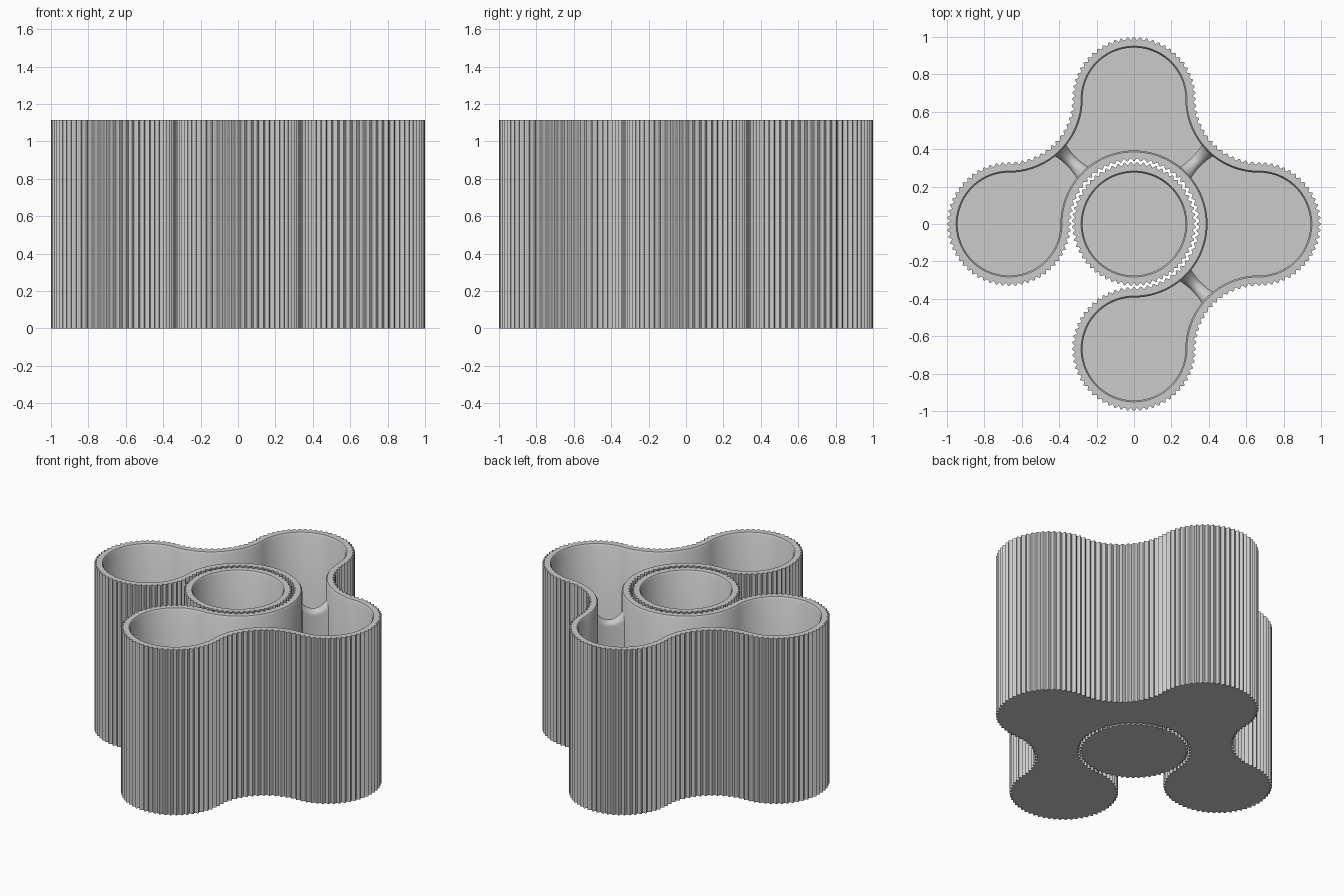
import bpy, bmesh
from math import cos, sin, pi, radians

if "Cube" in bpy.data.objects:
    bpy.data.objects.remove(bpy.data.objects["Cube"])

P = 0.668        # lobe pitch
R = 0.324        # mean rib radius of every round
AMP = 0.008      # rib depth
H = 1.115        # height
FLOOR = 0.05
TEETH, SUB = 15, 8   # ribs per quarter circle, samples per rib
WALL = 0.275 - R     # offset of the smooth inner wall

# quarter-arc chain: centre (in pitches), start angle, signed quarter turns
TRAY = [(-1, 0, 0, -3), (-1, 1, 270, 1), (0, 1, 180, -2), (1, 1, 180, 1),
        (1, 0, 90, -2), (1, -1, 90, 1), (0, -1, 0, -3), (0, 0, -90, 3)]
ROUND = [(0, 0, 0, -4)]


def outline(arcs, offset, amp=0.0):
    pts = []
    for cx, cy, start, quarters in arcs:
        n = abs(quarters) * TEETH * SUB
        for i in range(n):
            a = radians(start + quarters * 90 * i / n)
            d = offset + amp * cos(2 * pi * i / SUB)
            r = R + d if quarters < 0 else P - R - d
            pts.append((cx * P + r * cos(a), cy * P + r * sin(a)))
    return pts


def finish(bm, name):
    bmesh.ops.recalc_face_normals(bm, faces=bm.faces)
    me = bpy.data.meshes.new(name)
    bm.to_mesh(me)
    bm.free()
    ob = bpy.data.objects.new(name, me)
    bpy.context.collection.objects.link(ob)
    bpy.ops.object.select_all(action='DESELECT')
    ob.select_set(True)
    bpy.context.view_layer.objects.active = ob
    bpy.ops.object.shade_smooth_by_angle(angle=radians(40))
    return ob


def loft(bm, rings, closed=True):
    loops = [[bm.verts.new(p) for p in ring] for ring in rings]
    for a, b in zip(loops, loops[1:]):
        n = len(a)
        for i in range(n):
            j = (i + 1) % n
            bm.faces.new((a[i], a[j], b[j], b[i]))
    bm.faces.new(loops[0])
    bm.faces.new(loops[-1])


def ribbed_cup(name, arcs, amp):
    # outside wall, rim with a small inner chamfer, inside wall, floor
    levels = [(0, amp, 0), (0, amp, H), (WALL + 0.008, 0, H),
              (WALL, 0, H - 0.012), (WALL, 0, FLOOR)]
    bm = bmesh.new()
    loft(bm, [[(x, y, z) for x, y in outline(arcs, off if k else 0, a)]
              for k, (off, a, z) in enumerate(levels)])
    return finish(bm, name)


def divider(name, angle):
    # low saddle-topped wall between the centre wall and the outer wall
    rings = []
    ca, sa = cos(radians(angle)), sin(radians(angle))
    for k in range(13):
        u = -1 + k / 6
        d = 0.473 + 0.093 * u
        h = 0.033 + 0.012 * u * u
        z = 0.915 + 0.05 * u * u
        section = [(-h, 0.02)]
        section += [(-h * cos(pi * i / 12), z + h * sin(pi * i / 12)) for i in range(13)]
        section += [(h, 0.02)]
        rings.append([(d * ca - s * sa, d * sa + s * ca, zz) for s, zz in section])
    bm = bmesh.new()
    loft(bm, rings)
    return finish(bm, name)


ribbed_cup("lobed_tray", TRAY, AMP)
ribbed_cup("centre_cup", ROUND, -AMP)
for label, ang in (("back_right", 45), ("back_left", 135), ("front_right", -45)):
    divider("divider_" + label, ang)
